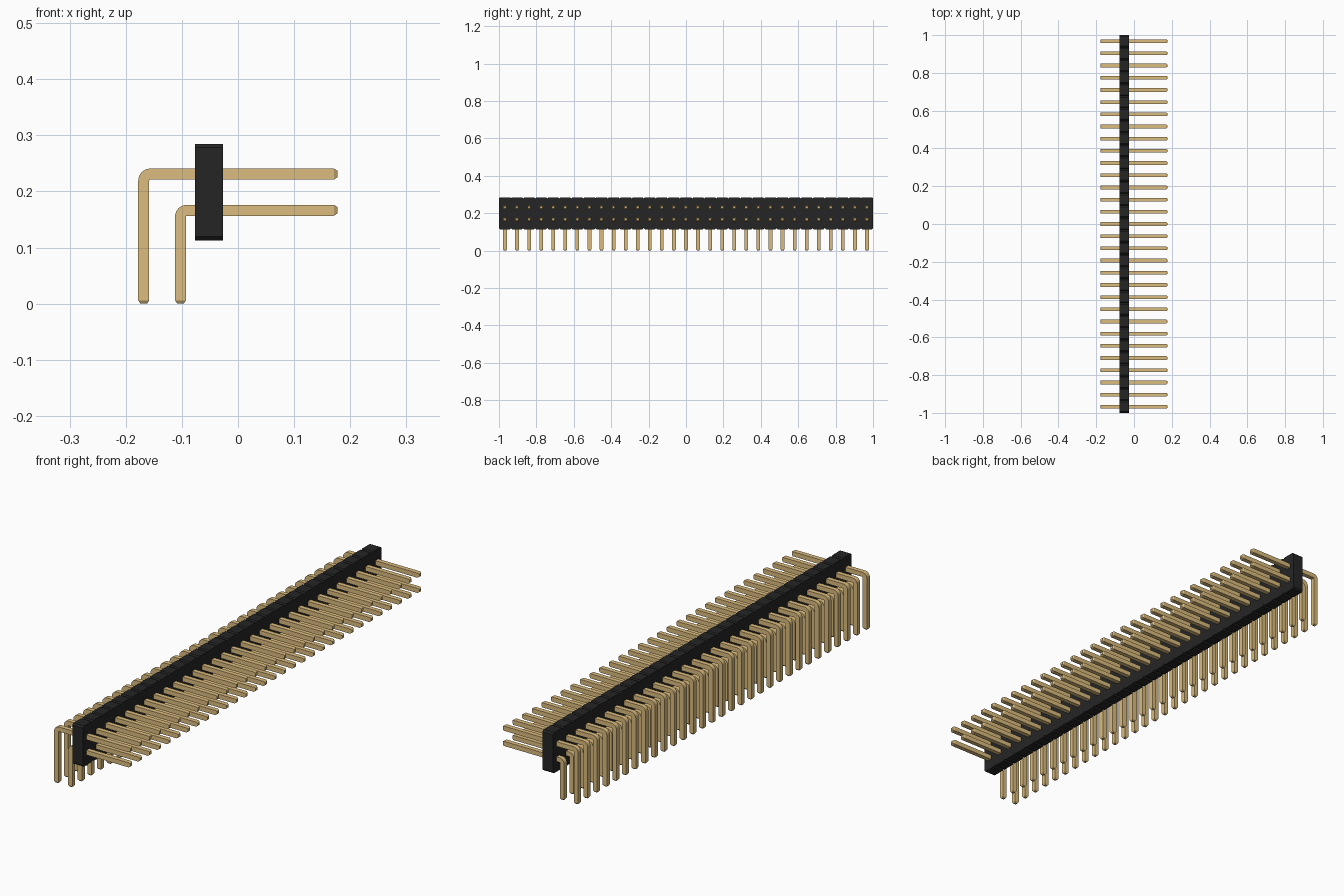
import bpy, bmesh, math
from mathutils import Vector

cube = bpy.data.objects.get("Cube")
if cube:
    bpy.data.objects.remove(cube)

COUNT = 31
PITCH = 2 / COUNT
HALF = 0.0098       # half thickness of a pin
CHAMFER = 0.0065    # corner cut of each housing block


def material(name, color):
    mat = bpy.data.materials.new(name)
    mat.use_nodes = True
    mat.diffuse_color = (*color, 1)
    bsdf = mat.node_tree.nodes["Principled BSDF"]
    bsdf.inputs["Base Color"].default_value = (*color, 1)
    bsdf.inputs["Roughness"].default_value = 0.6
    return mat


def make_object(name, bm, mat):
    bmesh.ops.recalc_face_normals(bm, faces=bm.faces)
    mesh = bpy.data.meshes.new(name)
    bm.to_mesh(mesh)
    bm.free()
    mesh.materials.append(mat)
    obj = bpy.data.objects.new(name, mesh)
    bpy.context.collection.objects.link(obj)
    return obj


def skin(bm, rings):
    """Join equal-sized rings of points into a capped solid."""
    loops = [[bm.verts.new(p) for p in ring] for ring in rings]
    n = len(loops[0])
    for a, b in zip(loops, loops[1:]):
        for i in range(n):
            j = (i + 1) % n
            bm.faces.new((a[i], a[j], b[j], b[i]))
    bm.faces.new(loops[0])
    bm.faces.new(loops[-1])


def repeat(obj):
    mod = obj.modifiers.new("row", "ARRAY")
    mod.count = COUNT
    mod.use_relative_offset = False
    mod.use_constant_offset = True
    mod.constant_offset_displace = (0, PITCH, 0)


def pin_row(name, leg_x, arm_z, mat):
    """Square pin bent from a vertical leg to a horizontal arm."""
    tip, cut, inner = 0.177, 0.006, 0.002
    radius = HALF + inner
    center = Vector((leg_x + radius, 0, arm_z - radius))
    side = Vector((0, 1, 0))
    stations = [(Vector((leg_x, 0, 0)), Vector((-1, 0, 0)), 0.6),
                (Vector((leg_x, 0, cut)), Vector((-1, 0, 0)), 1)]
    for k in range(9):
        a = math.pi - k * math.pi / 16
        out = Vector((math.cos(a), 0, math.sin(a)))
        stations.append((center + out * radius, out, 1))
    up = Vector((0, 0, 1))
    stations += [(Vector((tip - cut, 0, arm_z)), up, 1),
                 (Vector((tip, 0, arm_z)), up, 0.6)]
    rings = [[p + (out * u + side * v) * HALF * s
              for u, v in ((1, 1), (1, -1), (-1, -1), (-1, 1))]
             for p, out, s in stations]
    bm = bmesh.new()
    skin(bm, rings)
    obj = make_object(name, bm, mat)
    obj.location.y = -1 + PITCH / 2
    repeat(obj)


def housing(mat):
    """Row of blocks with chamfered corners, seen along x."""
    x0, x1, z0, z1 = -0.077, -0.027, 0.113, 0.285
    h, c = PITCH / 2, CHAMFER
    half = [(h - c, z0), (h, z0 + c), (h, z1 - c), (h - c, z1)]
    outline = half + [(-y, z) for y, z in reversed(half)]
    bm = bmesh.new()
    skin(bm, [[(x, y, z) for y, z in outline] for x in (x0, x1)])
    obj = make_object("housing_blocks", bm, mat)
    obj.location.y = -1 + h
    repeat(obj)


gold = material("pin gold", (0.708, 0.503, 0.209))
black = material("housing black", (0.0194, 0.0185, 0.0185))

housing(black)
pin_row("upper_pins", -0.168, 0.231, gold)
pin_row("lower_pins", -0.1025, 0.1665, gold)
